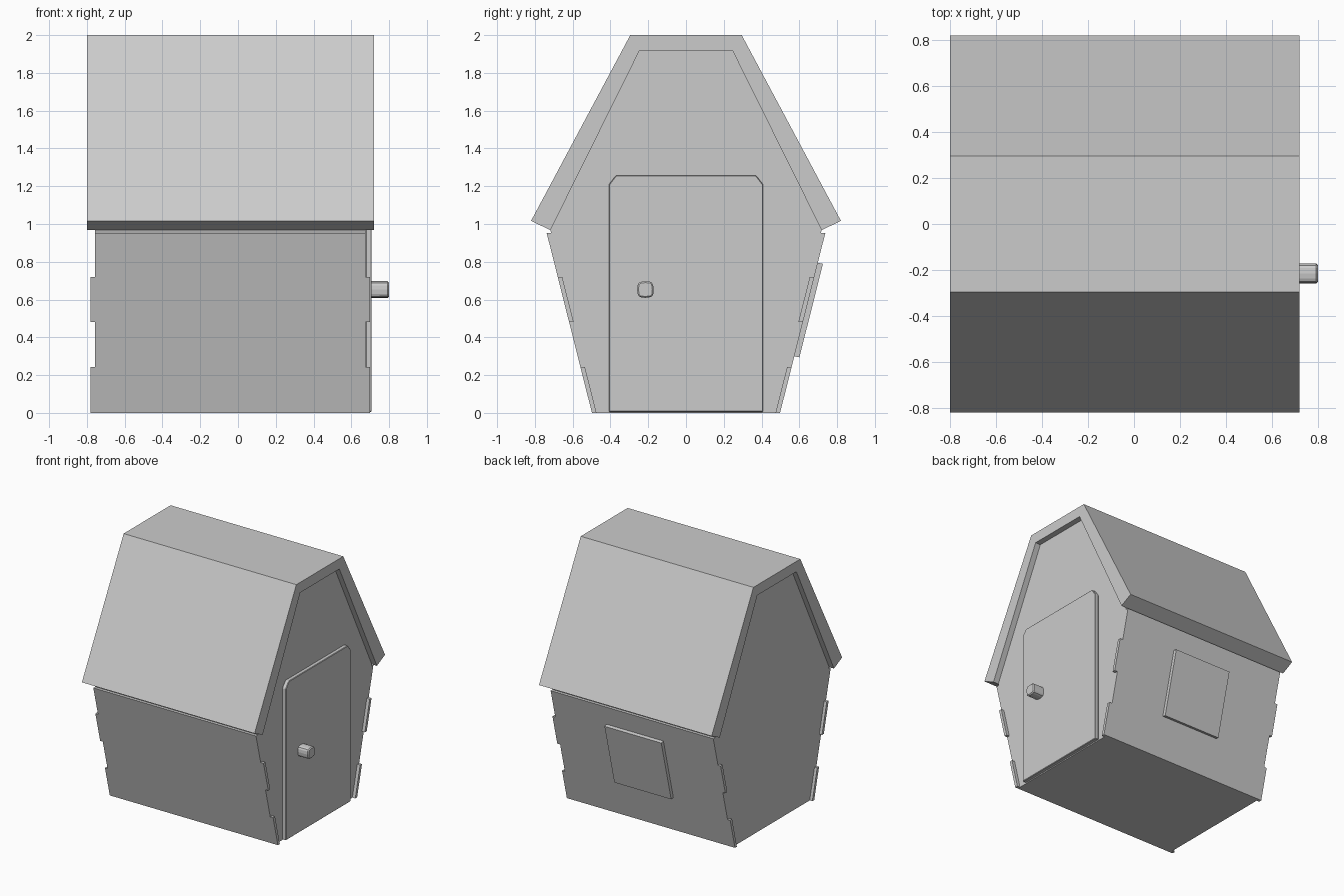
import bpy
import bmesh
from mathutils import Vector

if "Cube" in bpy.data.objects:
    bpy.data.objects.remove(bpy.data.objects["Cube"])


def prism(name, outline, offset, bevel=0.0):
    """Extrude a flat 3D outline along an offset vector."""
    bm = bmesh.new()
    face = bm.faces.new([bm.verts.new(p) for p in outline])
    ext = bmesh.ops.extrude_face_region(bm, geom=[face], use_keep_orig=True)
    verts = [g for g in ext["geom"] if isinstance(g, bmesh.types.BMVert)]
    bmesh.ops.translate(bm, verts=verts, vec=Vector(offset))
    bmesh.ops.recalc_face_normals(bm, faces=bm.faces[:])
    mesh = bpy.data.meshes.new(name)
    bm.to_mesh(mesh)
    bm.free()
    obj = bpy.data.objects.new(name, mesh)
    bpy.context.collection.objects.link(obj)
    if bevel:
        mod = obj.modifiers.new("Bevel", 'BEVEL')
        mod.width = bevel
        mod.segments = 1
    return obj


def mirrored(half):
    """Full (y, z) profile from its +y half, listed bottom to top."""
    return half + [(-y, z) for y, z in reversed(half)]


def wall_y(z):
    """Outer surface of the leaning side walls."""
    return 0.498 + 0.2516 * z


X_BACK, X_FRONT = -0.757, 0.675     # end wall faces
TAB_BACK, TAB_FRONT = -0.78, 0.70   # ends of the joint tabs
THICK = 0.024

# House core with both end walls
core = mirrored([(wall_y(0) - THICK, 0), (wall_y(0.953) - THICK, 0.953),
                 (0.718, 0.967), (0.246, 1.918)])
prism("house_body", [(X_BACK, y, z) for y, z in core], (X_FRONT - X_BACK, 0, 0))

# Side walls with finger-joint tabs at both ends
levels = [0, 0.242, 0.48, 0.72, 0.953]
front_edge, back_edge = [], []
for i in range(4):
    tab = i % 2 == 0
    for z in levels[i:i + 2]:
        front_edge.append((TAB_FRONT if tab else X_FRONT, z))
        back_edge.append((TAB_BACK if tab else X_BACK, z))
comb = front_edge + back_edge[::-1]
for side, name in ((-1, "side_wall_left"), (1, "side_wall_right")):
    prism(name, [(x, side * wall_y(z), z) for x, z in comb], (0, -side * THICK, 0))

# Window panel on the +y wall
window = [(-0.29, 0.30), (0.21, 0.30), (0.21, 0.795), (-0.29, 0.795)]
prism("window_panel", [(x, wall_y(z), z) for x, z in window], (0, 0.027, -0.006))

# Gambrel roof shell
outer = mirrored([(0.82, 1.017), (0.295, 2.0)])
inner = mirrored([(0.718, 0.967), (0.246, 1.918)])
prism("roof", [(-0.80, y, z) for y, z in outer + inner[::-1]], (1.52, 0, 0))

# Door with clipped top corners
door = mirrored([(0.408, 0.005), (0.408, 1.21), (0.37, 1.258)])
prism("door", [(X_FRONT, y, z) for y, z in door], (0.033, 0, 0), bevel=0.004)

# Door knob, a rounded square block
quarter = [(0.044, 0), (0.040, 0.030), (0.030, 0.041)]
ring = []
for _ in range(4):
    ring += quarter
    quarter = [(-b, a) for a, b in quarter]
prism("door_knob", [(0.70, -0.215 + y, 0.653 + z) for y, z in ring],
      (0.10, 0, 0), bevel=0.008)
